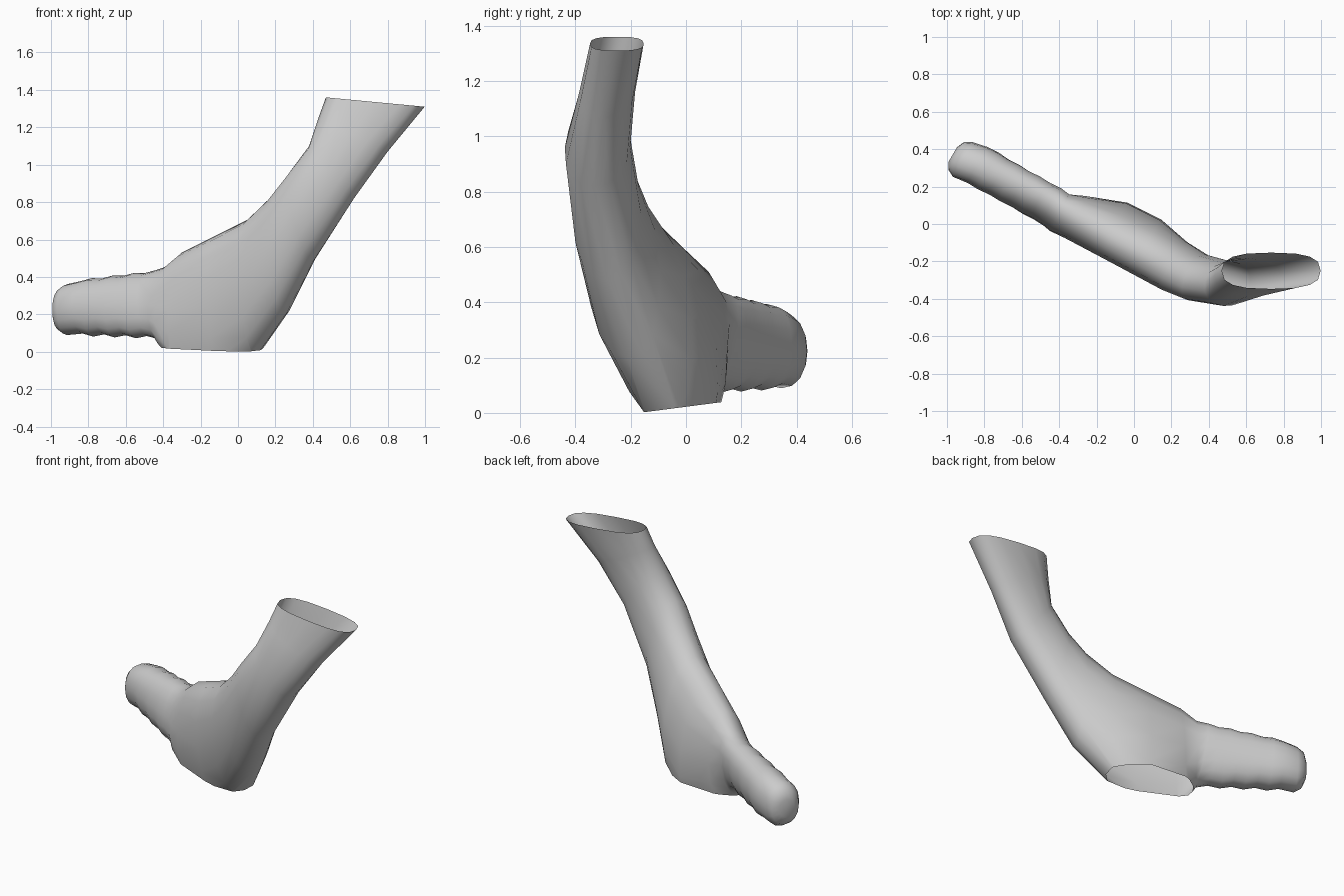
import bpy, bmesh, math
from mathutils import Vector

if "Cube" in bpy.data.objects:
    bpy.data.objects.remove(bpy.data.objects["Cube"])

SIDES = 16


def sec(upper, lower, half, nx):
    """Cross-section: top point, bottom point, half thickness, sideways lean in x."""
    n = Vector((nx, math.sqrt(1 - nx * nx), 0))
    return Vector(upper), Vector(lower), n * half


def power(v, p):
    return math.copysign(abs(v) ** p, v)


sections = []
# rounded closed tip
for x, y, s in [(-.97, .37, .42), (-.95, .365, .78), (-.915, .345, .97)]:
    sections.append(sec((x, y, .22 + .145 * s), (x, y, .22 - .135 * s), .110 * s, .5))

# ribbed narrow end, alternating bulge and groove, its crest leaning backward
RIBS = 8
for i in range(RIBS):
    t = i / (RIBS - 1)
    x, y = -.84 + .40 * t, .31 - .25 * t
    b = .007 if i % 2 else -.007
    sections.append(sec((x, y + .01 + .06 * t, .382 + .05 * t + b * .6),
                        (x + .01, y - .01 * t, .09 - .015 * t - b), .112 - .010 * t + b * .3, .48))

# flat bodied main tube, stepping out from the narrow end then curving upward
sections += [
    sec((-.385, .085, .455), (-.41, .035, .03), .106, .46),
    sec((-.30, .035, .53), (-.33, .04, -.07), .125, .44),
    sec((-.12, -.07, .62), (-.08, .00, -.15), .156, .38),
    sec((.05, -.16, .705), (.10, -.09, -.02), .158, .40),
    sec((.18, -.235, .83), (.255, -.215, .20), .143, .40),
    sec((.27, -.285, .95), (.40, -.285, .48), .130, .32),
    sec((.38, -.31, 1.10), (.62, -.33, .82), .120, .18),
    sec((.43, -.275, 1.25), (.80, -.295, 1.07), .101, .05),
    sec((.47, -.25, 1.36), (.998, -.25, 1.31), .097, 0),
]

# loft the sections
bm = bmesh.new()
rings = []
last = len(sections) - 1
for k, (up, low, side) in enumerate(sections):
    mid, axis = (up + low) / 2, (up - low) / 2
    p = .72 if k == last else .9
    rings.append([bm.verts.new(mid + axis * power(math.cos(a), p) + side * power(math.sin(a), p))
                  for a in (2 * math.pi * j / SIDES for j in range(SIDES))])
for a, b in zip(rings, rings[1:]):
    for j in range(SIDES):
        m = (j + 1) % SIDES
        bm.faces.new((a[j], a[m], b[m], b[j]))
bm.faces.new(rings[0][::-1])
bmesh.ops.recalc_face_normals(bm, faces=bm.faces)

# slice the bottom opening with a slightly tilted plane
bmesh.ops.bisect_plane(bm, geom=bm.verts[:] + bm.edges[:] + bm.faces[:],
                       plane_co=(0, -.17, .0), plane_no=(0, -.13, 1), clear_inner=True)

mesh = bpy.data.meshes.new("curved_sleeve")
bm.to_mesh(mesh)
bm.free()
obj = bpy.data.objects.new("curved_sleeve", mesh)
bpy.context.collection.objects.link(obj)
bpy.context.view_layer.objects.active = obj
obj.select_set(True)
bpy.ops.object.shade_smooth_by_angle(angle=math.radians(60))
